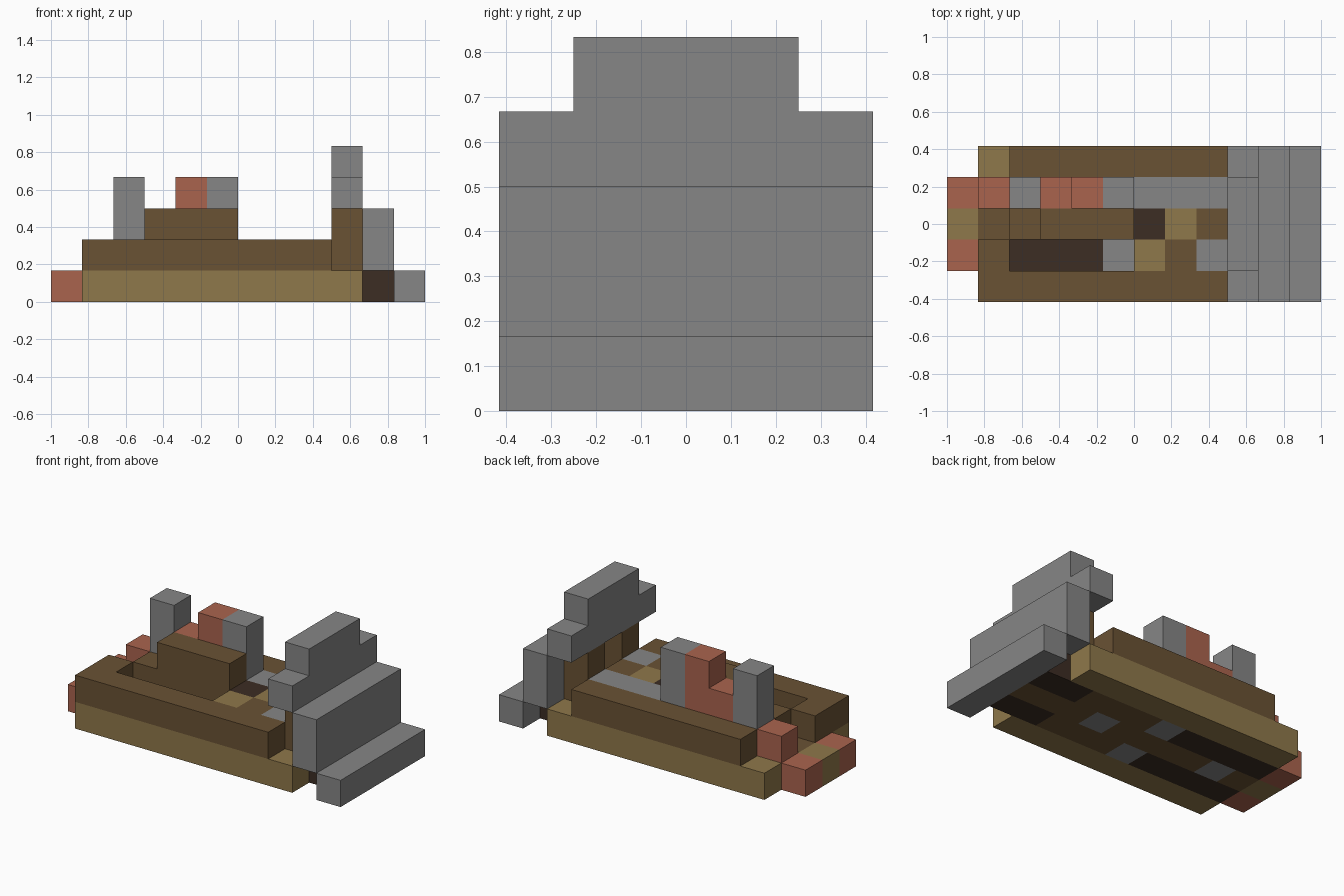
import bpy
import bmesh

cube = bpy.data.objects.get("Cube")
if cube:
    bpy.data.objects.remove(cube, do_unlink=True)

CELL = 1 / 6          # edge of one building block
LENGTH, WIDTH = 12, 5  # footprint in blocks


def make_material(name, red, green, blue):
    colour = (red, green, blue, 1)
    material = bpy.data.materials.new(name)
    material.use_nodes = True
    material.diffuse_color = colour
    shader = material.node_tree.nodes["Principled BSDF"]
    shader.inputs["Base Color"].default_value = colour
    shader.inputs["Roughness"].default_value = 0.9
    return material


stone = make_material("grey stone", .238, .238, .238)
brown = make_material("brown wood", .144, .084, .034)
tan = make_material("tan wood", .275, .188, .069)
brick = make_material("red brick", .402, .127, .076)
dark = make_material("dark wood", .045, .026, .017)


def part(name, material, *boxes):
    """One object from boxes, each given as x, y, z block spans (start, end)."""
    mesh = bpy.data.meshes.new(name)
    bm = bmesh.new()
    for xs, ys, zs in boxes:
        corners = [bm.verts.new(((x - LENGTH / 2) * CELL, (y - WIDTH / 2) * CELL, z * CELL))
                   for x in xs for y in ys for z in zs]
        for face in ("0132", "4675", "0451", "2376", "0264", "1573"):
            bm.faces.new([corners[int(c)] for c in face])
    bmesh.ops.recalc_face_normals(bm, faces=bm.faces)
    bm.to_mesh(mesh)
    bm.free()
    mesh.materials.append(material)
    obj = bpy.data.objects.new(name, mesh)
    bpy.context.scene.collection.objects.link(obj)
    return obj


# Rows across the width and layers up the height
front, right_row, middle, left_row, back = [(n, n + 1) for n in range(WIDTH)]
base, deck, upper, top = [(n, n + 1) for n in range(4)]
whole = (0, WIDTH)


def col(start, count=1):
    return (start, start + count)


# Hull: side rails and their walls
for side, row in (("front", front), ("back", back)):
    part(side + "_rail", tan, (col(1, 9), row, base))
part("front_wall", brown, (col(1, 8), front, deck))
part("back_wall", brown, (col(2, 7), back, deck))
part("end_wall", brown, (col(1), right_row, deck))

# Floor: dark strips, brown planks and stone inlays
for side, row in (("front", right_row), ("back", left_row)):
    part(side + "_dark_floor", dark, (col(1, 4), row, base), (col(9, 2), row, base))
    part(side + "_plank_floor", brown, (col(6, 3), row, base))
    part(side + "_stone_inlay", stone, (col(5), row, base))
part("middle_floor", brown, (col(1), middle, base), (col(3, 4), middle, base),
     (col(8, 3), middle, base))
part("middle_stone_inlays", stone, (col(2), middle, base), (col(7), middle, base))

# Raised deck in mixed blocks
part("stone_deck", stone, (col(6, 3), left_row, deck), (col(8), right_row, deck))
part("tan_deck", tan, (col(7), middle, deck), (col(6), right_row, deck))
part("brown_deck", brown, (col(8), middle, deck), (col(7), right_row, deck))
part("dark_deck", dark, (col(6), middle, deck))

# Bench block along the middle
part("bench", brown, (col(2), middle, deck), (col(3, 3), middle, (1, 3)))

# Stone posts with the brick wall between them
part("stone_posts", stone, (col(2), left_row, (1, 4)), (col(5), left_row, (1, 4)))
part("brick_wall", brick, (col(3), left_row, (1, 3)), (col(4), left_row, (1, 4)),
     (col(1), left_row, deck))

# Doorstep
part("step_bricks", brick, (col(0), right_row, base), (col(0), left_row, base))
part("step_middle", tan, (col(0), middle, base))

# Stepped stone gable carried on two wooden posts
part("gable_posts", brown, (col(9), right_row, (1, 3)), (col(9), left_row, (1, 3)))
part("gable_foot", stone, (col(11), whole, base))
part("gable_slope", stone, (col(10), whole, (1, 3)))
part("gable_beam", stone, (col(9), whole, top))
part("gable_ridge", stone, (col(9), (1, 4), (4, 5)))
